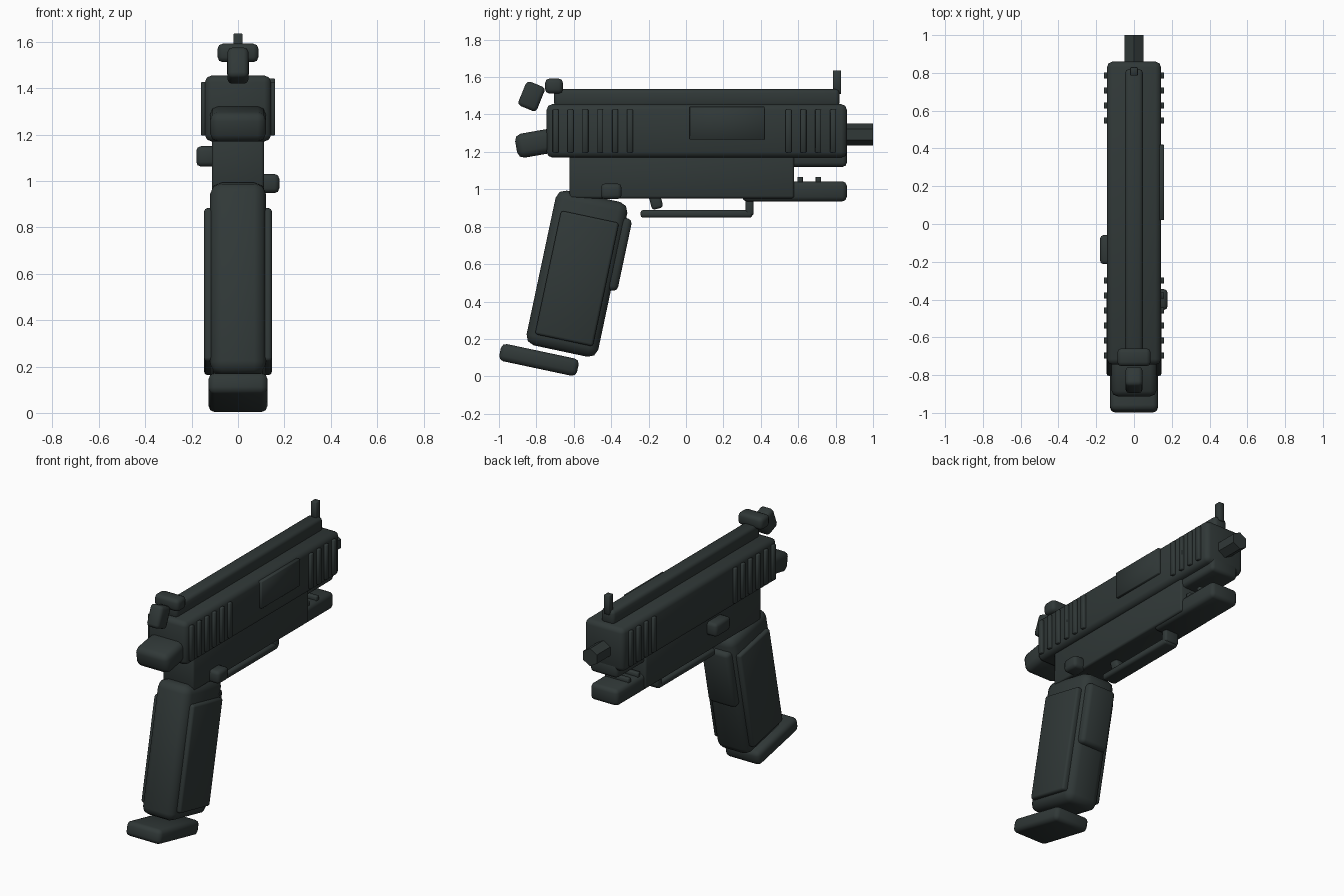
import bpy, math

if "Cube" in bpy.data.objects:
    bpy.data.objects.remove(bpy.data.objects["Cube"])

mat = bpy.data.materials.new("dark gunmetal")
mat.diffuse_color = (0.030, 0.040, 0.039, 1)
mat.use_nodes = True
mat.node_tree.nodes["Principled BSDF"].inputs["Base Color"].default_value = mat.diffuse_color


def finish(ob, bevel, segs=2):
    """Apply material, bevel and angle-based smoothing."""
    ob.data.materials.append(mat)
    bpy.context.view_layer.objects.active = ob
    bpy.ops.object.transform_apply(location=False, rotation=False, scale=True)
    if bevel:
        m = ob.modifiers.new("bevel", 'BEVEL')
        m.width = bevel
        m.segments = segs
        m.limit_method = 'ANGLE'
        bpy.ops.object.modifier_apply(modifier=m.name)
        bpy.ops.object.shade_smooth_by_angle(angle=math.radians(50))
    return ob


def box(name, center, size, bevel=0.01, tilt=0, segs=2):
    bpy.ops.mesh.primitive_cube_add(size=1, location=center,
                                    rotation=(math.radians(tilt), 0, 0))
    ob = bpy.context.object
    ob.name = name
    ob.scale = size
    return finish(ob, bevel, segs)


def span(name, x, y, z, bevel=0.01, segs=2):
    """Box given by its (min, max) ranges."""
    return box(name, [(a + b) / 2 for a, b in (x, y, z)],
               [b - a for a, b in (x, y, z)], bevel, 0, segs)


# slide, top rib and lower shroud
span("slide", (-0.143, 0.143), (-0.745, 0.86), (1.17, 1.455), 0.03)
span("top_rib", (-0.047, 0.047), (-0.705, 0.82), (1.44, 1.535), 0.02)
span("barrel_shroud", (-0.1, 0.1), (0.3, 0.86), (1.12, 1.22), 0.022)
span("ejection_port", (0.12, 0.16), (0.02, 0.42), (1.265, 1.442), 0.003, 1)

# grip serrations on both sides of the slide
serrations = [-0.697 + 0.0795 * i for i in range(6)] + [0.548 + 0.0795 * i for i in range(4)]
for side in (-1, 1):
    for y in serrations:
        box("serration", (side * 0.14, y, 1.312), (0.04, 0.032, 0.23), 0.003, 0, 1)

# hexagonal barrel
bpy.ops.mesh.primitive_cylinder_add(vertices=6, radius=0.058, depth=0.5,
                                    location=(0, 0.75, 1.293),
                                    rotation=(math.pi / 2, 0, 0))
barrel = bpy.context.object
barrel.name = "barrel"
finish(barrel, 0)

# sights, hammer and tail
span("front_sight", (-0.02, 0.02), (0.785, 0.83), (1.51, 1.635), 0.003, 1)
span("rear_sight", (-0.088, 0.088), (-0.753, -0.658), (1.512, 1.592), 0.022)
box("hammer", (0, -0.826, 1.497), (0.09, 0.108, 0.14), 0.02, -22)
box("tail", (0, -0.79, 1.248), (0.24, 0.24, 0.13), 0.035, 10)

# frame and accessory rail
span("frame", (-0.112, 0.112), (-0.623, 0.578), (0.952, 1.2), 0.012)
span("rail", (-0.1, 0.1), (0.3, 0.86), (0.935, 1.043), 0.025)
for y in (0.61, 0.708):
    span("rail_tooth", (-0.085, 0.085), (y - 0.015, y + 0.015), (1.03, 1.067), 0.003, 1)

# trigger and guard
span("guard_bar", (-0.05, 0.05), (-0.243, 0.355), (0.848, 0.89), 0.014)
span("guard_post", (-0.05, 0.05), (0.318, 0.362), (0.86, 0.97), 0.012)
box("trigger", (0, -0.162, 0.94), (0.06, 0.062, 0.09), 0.015, 15)

# side controls
span("slide_release", (0.08, 0.178), (-0.455, -0.345), (0.948, 1.03), 0.02)
span("magazine_button", (-0.18, -0.08), (-0.213, -0.058), (1.062, 1.15), 0.02)

# raked grip with side panels and front strap
RAKE = 12
s, c = math.sin(math.radians(RAKE)), math.cos(math.radians(RAKE))
gy, gz = -0.583, 0.549


def on_grip(w, u, x=0):
    return (x, gy + w * c + u * s, gz - w * s + u * c)


box("grip", (0, gy, gz), (0.24, 0.392, 0.846), 0.05, -RAKE)
for side in (-1, 1):
    box("grip_panel", (side * 0.12, gy, 0.523), (0.052, 0.316, 0.675), 0.014, -RAKE)
box("front_strap", on_grip(0.18, 0.148), (0.2, 0.1, 0.395), 0.025, -RAKE)

# magazine base plate
box("magazine_base", (0, -0.786, 0.088), (0.254, 0.425, 0.094), 0.027, -RAKE)
